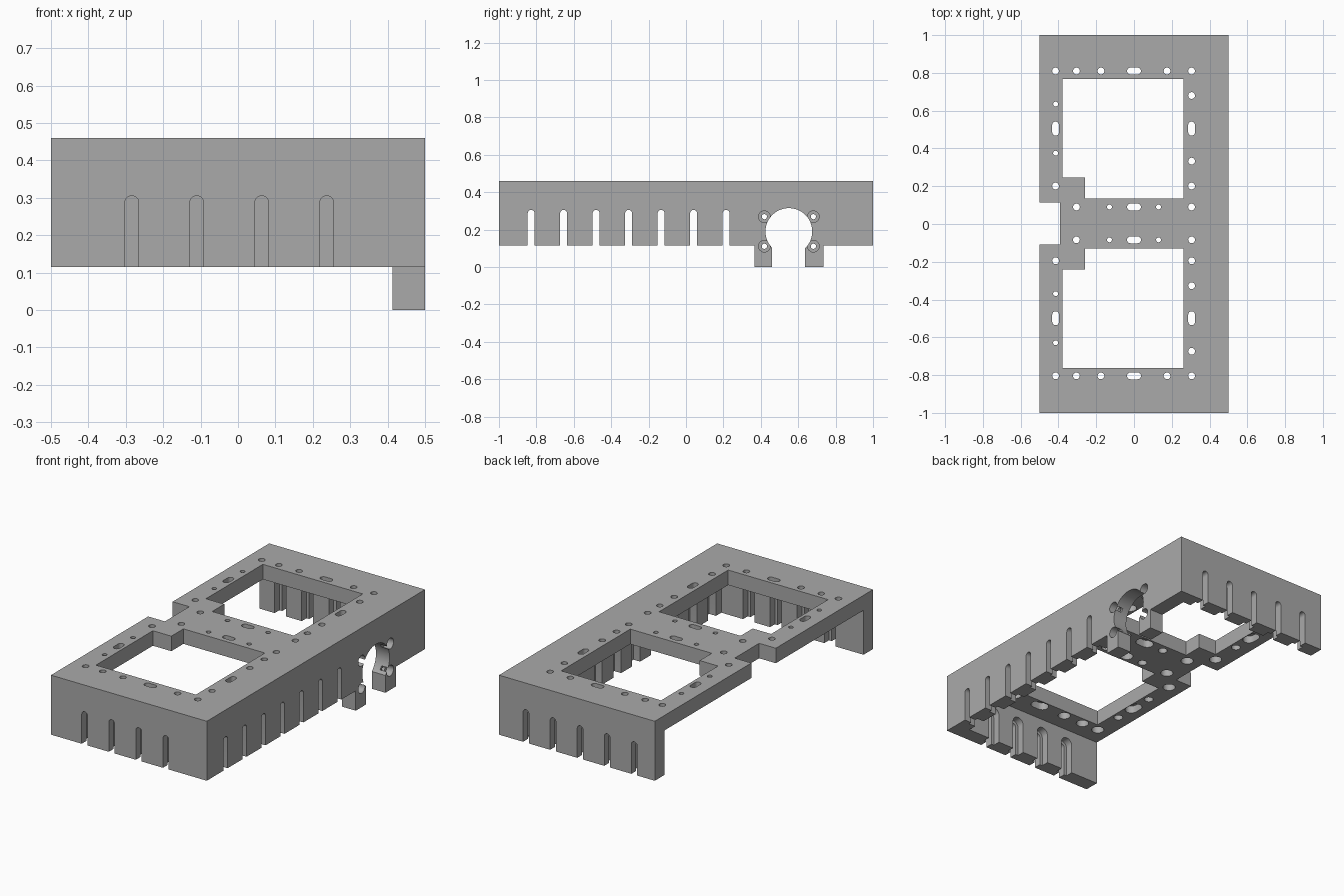
import bpy, bmesh, math

cube = bpy.data.objects.get("Cube")
if cube:
    bpy.data.objects.remove(cube, do_unlink=True)

grey = bpy.data.materials.new("plain grey")
grey.use_nodes = True
colour = (0.4, 0.4, 0.4, 1)
grey.diffuse_color = colour
grey.node_tree.nodes["Principled BSDF"].inputs["Base Color"].default_value = colour

TOP, WALL_BOTTOM, THICK = 0.46, 0.115, 0.087
INNER_X, INNER_Y, PLATE = 0.5 - THICK, 1 - THICK, TOP - THICK
AXES = {"x": lambda u, v, w: (w, u, v),
        "y": lambda u, v, w: (u, w, v),
        "z": lambda u, v, w: (u, v, w)}


def rect(u0, u1, v0, v1):
    return [(u0, v0), (u1, v0), (u1, v1), (u0, v1)]


def capsule(u, v, r, du=0, dv=0, n=12):
    """Outline of a round hole, stretched by du or dv to each side."""
    turn = math.pi / 2 if du == 0 else 0
    half = du + dv
    pts = []
    for side in (1, -1):
        for i in range(n + 1):
            if half == 0 and i == n:
                continue
            a = math.pi * (i / n - 0.5) + (0 if side == 1 else math.pi)
            p, q = side * half + r * math.cos(a), r * math.sin(a)
            pts.append((u + p * math.cos(turn) - q * math.sin(turn),
                        v + p * math.sin(turn) + q * math.cos(turn)))
    return pts


def prisms(name, parts):
    """One object from (outline, axis, low, high) extrusions."""
    bm = bmesh.new()
    for outline, axis, lo, hi in parts:
        put = AXES[axis]
        low = [bm.verts.new(put(u, v, lo)) for u, v in outline]
        high = [bm.verts.new(put(u, v, hi)) for u, v in outline]
        bm.faces.new(low)
        bm.faces.new(high)
        for i in range(len(low)):
            j = (i + 1) % len(low)
            bm.faces.new((low[i], low[j], high[j], high[i]))
    bmesh.ops.recalc_face_normals(bm, faces=bm.faces)
    mesh = bpy.data.meshes.new(name)
    bm.to_mesh(mesh)
    bm.free()
    mesh.materials.append(grey)
    obj = bpy.data.objects.new(name, mesh)
    bpy.context.collection.objects.link(obj)
    return obj


frame = prisms("mounting_frame", [(rect(-0.5, 0.5, -1, 1), "z", 0, TOP)])
bpy.context.view_layer.objects.active = frame
frame.select_set(True)


def cut(parts):
    cutter = prisms("cutter", parts)
    cutter.hide_render = True
    mod = frame.modifiers.new("cut", "BOOLEAN")
    mod.operation, mod.solver, mod.object = "DIFFERENCE", "EXACT", cutter
    bpy.ops.object.modifier_apply(modifier=mod.name)
    bpy.data.objects.remove(cutter, do_unlink=True)


# Hollow underside, open along the -x side
cut([(rect(-0.6, INNER_X, -INNER_Y, INNER_Y), "z", -0.1, PLATE)])
# Wall bottoms, leaving two feet beside the large bore
cut([(rect(-1.1, 0.365, -0.1, WALL_BOTTOM), "x", -0.6, 0.6),
     (rect(0.735, 1.1, -0.1, WALL_BOTTOM), "x", -0.6, 0.6)])

# Two windows with a filled corner, and the notch in the open edge
MID = 0.003
windows = []
for s in (1, -1):
    outline = [(-0.378, 0.243), (-0.26, 0.243), (-0.26, 0.132),
               (0.263, 0.132), (0.263, 0.765), (-0.378, 0.765)]
    windows.append(([(x, MID + s * y) for x, y in outline], "z", 0.3, 0.6))
windows.append((rect(-0.6, -0.393, MID - 0.112, MID + 0.112), "z", 0.3, 0.6))
cut(windows)

# Plate holes as (x, y, small, half length x, half length y)
holes = [(x, 0.807, False, 0, 0) for x in (-0.415, -0.305, -0.175, 0.175, 0.305)]
holes += [(0.305, y, False, 0, 0) for y in (0.677, 0.33, 0.198)]
holes += [(x, 0.087, False, 0, 0) for x in (-0.305, 0.305)]
holes += [(x, 0.087, True, 0, 0) for x in (-0.13, 0.13)]
holes += [(-0.415, y, True, 0, 0) for y in (0.632, 0.372)]
holes += [(-0.415, 0.198, False, 0, 0)]
holes += [(0, y, False, 0.019, 0) for y in (0.807, 0.087)]
holes += [(x, 0.502, False, 0, 0.019) for x in (-0.415, 0.305)]
through, recess = [], []
for s in (1, -1):
    for x, y, small, dx, dy in holes:
        y = MID + s * y
        through.append((capsule(x, y, 0.013 if small else 0.018, dx, dy), "z", 0.3, 0.6))
        recess.append((capsule(x, y, 0.025 if small else 0.034, dx, dy), "z",
                       0.3, PLATE + THICK / 2))

# Open-bottomed slots in three walls, wider on the inner half
STEP, SLOT_TOP = 0.1737, 0.287


def wall_slot(pos, axis, wall, sign):
    for r, outer, group in ((0.0185, 0.1, through), (0.036, -THICK / 2, recess)):
        ends = sorted((wall - sign * (THICK + 0.05), wall + sign * outer))
        group.append((capsule(pos, SLOT_TOP / 2, r, 0, SLOT_TOP / 2), axis, *ends))


for i in range(4):
    wall_slot(-0.284 + i * STEP, "y", -1, -1)
for i in range(5):
    wall_slot(-0.368 + i * STEP, "y", 1, 1)
for i in range(7):
    wall_slot(-0.828 + i * STEP, "x", 0.5, 1)

# Screw holes around the bore, recessed from outside
BORE_Y, BORE_Z = 0.55, 0.19
for sy in (-1, 1):
    for sz in (-1, 1):
        y, z = BORE_Y + sy * 0.131, BORE_Z + sz * 0.079
        through.append((capsule(y, z, 0.014), "x", 0.35, 0.6))
        recess.append((capsule(y, z, 0.031), "x", 0.5 - THICK / 2, 0.6))
cut(through)
cut(recess)

# Large round bore, open at the bottom between the feet
cut([(capsule(BORE_Y, BORE_Z, 0.125, n=24), "x", 0.35, 0.6)])
cut([(rect(0.461, 0.637, -0.1, 0.15), "x", 0.35, 0.6)])

bpy.ops.object.shade_smooth_by_angle(angle=math.radians(30))
